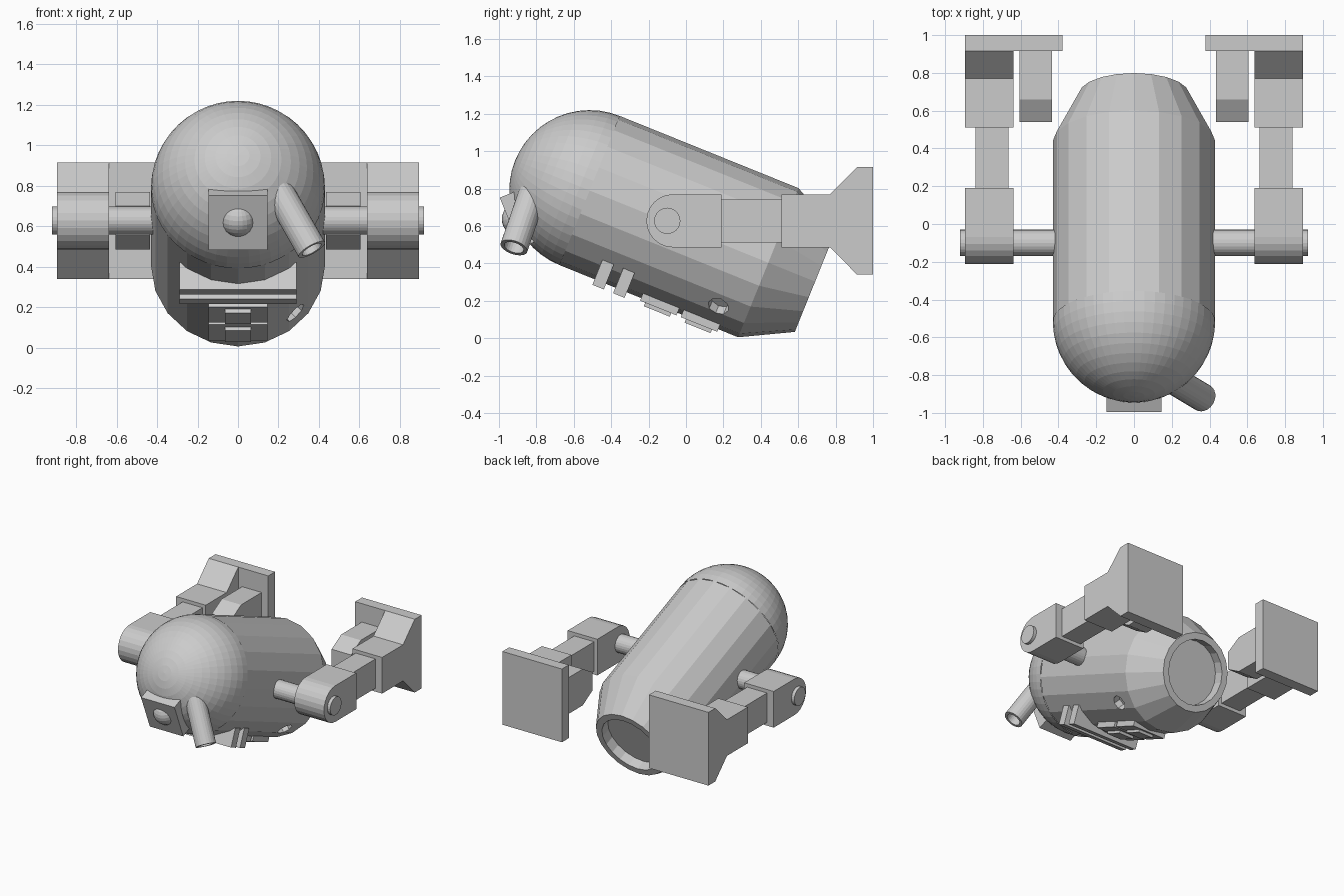
import bpy, bmesh
from math import sin, cos, pi, radians
from mathutils import Matrix, Vector

cube = bpy.data.objects.get("Cube")
if cube:
    bpy.data.objects.remove(cube)

TILT = radians(22)
CENTRE = Matrix.Translation((0, -0.515, 0.79))
BODY = CENTRE @ Matrix.Rotation(-TILT, 4, 'X')   # local +Y runs down the body to the tail
EYE = CENTRE @ Matrix.Rotation(TILT, 4, 'X')     # local -Y looks out through the eye
R = 0.43


def finish(name, bm, matrix=Matrix()):
    bmesh.ops.recalc_face_normals(bm, faces=bm.faces)
    mesh = bpy.data.meshes.new(name)
    bm.to_mesh(mesh)
    bm.free()
    obj = bpy.data.objects.new(name, mesh)
    obj.matrix_world = matrix
    bpy.context.collection.objects.link(obj)
    return obj


def box(name, low, high, matrix=Matrix()):
    low, high = Vector(low), Vector(high)
    bm = bmesh.new()
    bmesh.ops.create_cube(bm, size=1)
    for v in bm.verts:
        v.co = (low + high) / 2 + v.co * (high - low)
    return finish(name, bm, matrix)


def lathe(name, profile, sides, matrix=Matrix()):
    """Closed solid of (radius, distance) rings around local Y, capped at both ends."""
    bm = bmesh.new()
    rings = []
    for r, t in profile:
        turns = [2 * pi * i / sides for i in range(sides)]
        rings.append([bm.verts.new((r * sin(a), t, r * cos(a))) for a in turns])
    for a, b in zip(rings, rings[1:]):
        for i in range(sides):
            j = (i + 1) % sides
            bm.faces.new((a[i], a[j], b[j], b[i]))
    bm.faces.new(rings[0])
    bm.faces.new(rings[-1])
    return finish(name, bm, matrix)


def prism(name, outline, x0, x1):
    """Side outline of (y, z) points extruded across x."""
    bm = bmesh.new()
    face = bm.faces.new([bm.verts.new((x0, y, z)) for y, z in outline])
    out = bmesh.ops.extrude_face_region(bm, geom=[face])
    moved = [g for g in out["geom"] if isinstance(g, bmesh.types.BMVert)]
    bmesh.ops.translate(bm, verts=moved, vec=(x1 - x0, 0, 0))
    return finish(name, bm)


def aim(point, direction):
    """Matrix at a point whose local Y follows a direction."""
    turn = Vector(direction).to_track_quat('Y', 'Z').to_matrix().to_4x4()
    return Matrix.Translation(point) @ turn


# Body with tapered, recessed tail
body = lathe("body", [(R, 0), (R, 1.03), (0.29, 1.30), (0.24, 1.30), (0.24, 1.22)], 20, BODY)

# Round socket sunk into the left underside
outward = Vector((sin(radians(42)), 0, -cos(radians(42))))
cutter = lathe("socket_cutter", [(0.058, -0.06), (0.058, 0.1)], 8,
               BODY @ aim(outward * R + Vector((0, 0.87, 0)), outward))
cutter.hide_render = True
cut = body.modifiers.new("socket", 'BOOLEAN')
cut.operation, cut.solver, cut.object = 'DIFFERENCE', 'EXACT', cutter
bpy.context.view_layer.objects.active = body
bpy.ops.object.modifier_apply(modifier=cut.name)
bpy.data.objects.remove(cutter)

# Domed head
bm = bmesh.new()
bmesh.ops.create_uvsphere(bm, u_segments=48, v_segments=24, radius=R,
                          matrix=Matrix.Rotation(pi / 2, 4, 'X'))
bmesh.ops.bisect_plane(bm, geom=bm.verts[:] + bm.edges[:] + bm.faces[:], dist=1e-4,
                       plane_co=(0, 0, 0), plane_no=(0, 1, 0), clear_outer=True)
finish("head_dome", bm, BODY)

# Eye housing and lens
box("eye_housing", (-0.145, -0.46, -0.145), (0.145, -0.3, 0.145), EYE)
bm = bmesh.new()
bmesh.ops.create_uvsphere(bm, u_segments=24, v_segments=12, radius=0.09)
finish("eye_lens", bm, EYE @ Matrix.Translation((0, -0.41, 0)))

# Hollow tube on the head
tip, along = Vector((0.365, -0.92, 0.485)), Vector((0.475, -0.285, -0.83)).normalized()
lathe("head_tube", [(0.075, -0.36), (0.075, 0), (0.054, 0), (0.054, -0.2)], 24, aim(tip, along))

# Chest bars
for i, t in enumerate((0.235, 0.355)):
    box(f"chest_bar_{i + 1}", (-0.29, t - 0.033, -0.462), (0.29, t + 0.033, -0.318), BODY)

# Belly plates with raised inserts
for i, t in enumerate((0.575, 0.81)):
    box(f"belly_plate_{i + 1}", (-0.145, t - 0.105, -0.445), (0.145, t + 0.105, -0.39), BODY)
    box(f"belly_insert_{i + 1}", (-0.065, t - 0.075, -0.465), (0.065, t + 0.075, -0.42), BODY)

# Arms, one per side
MID, HALF = 0.628, 0.142
shoulder = [(0.19, MID - HALF), (0.19, MID + HALF)]
shoulder += [(-0.07 - HALF * sin(a), MID + HALF * cos(a)) for a in (pi * i / 12 for i in range(13))]
wrist = [(0.51, MID - HALF), (0.77, MID - HALF), (0.915, 0.34), (0.915, 0.915),
         (0.77, MID + HALF), (0.51, MID + HALF)]
thumb = [(0.54, 0.555), (0.54, 0.70), (0.66, 0.77), (0.915, 0.77), (0.915, 0.485), (0.66, 0.485)]
plate = [(0.915, 0.34), (1.0, 0.34), (1.0, 0.915), (0.915, 0.915)]
forearm = [(0.19, 0.513), (0.51, 0.513), (0.51, 0.743), (0.19, 0.743)]

for side, s in (("left", 1), ("right", -1)):
    lathe(f"{side}_axle", [(0.07, 0.38), (0.07, 0.92)], 24, aim((0, -0.1, MID), (s, 0, 0)))
    for part, outline, x0, x1 in (("shoulder", shoulder, 0.638, 0.895),
                                  ("forearm", forearm, 0.665, 0.838),
                                  ("wrist", wrist, 0.638, 0.895),
                                  ("thumb", thumb, 0.435, 0.605),
                                  ("end_plate", plate, 0.378, 0.895)):
        prism(f"{side}_{part}", outline, s * x0, s * x1)
